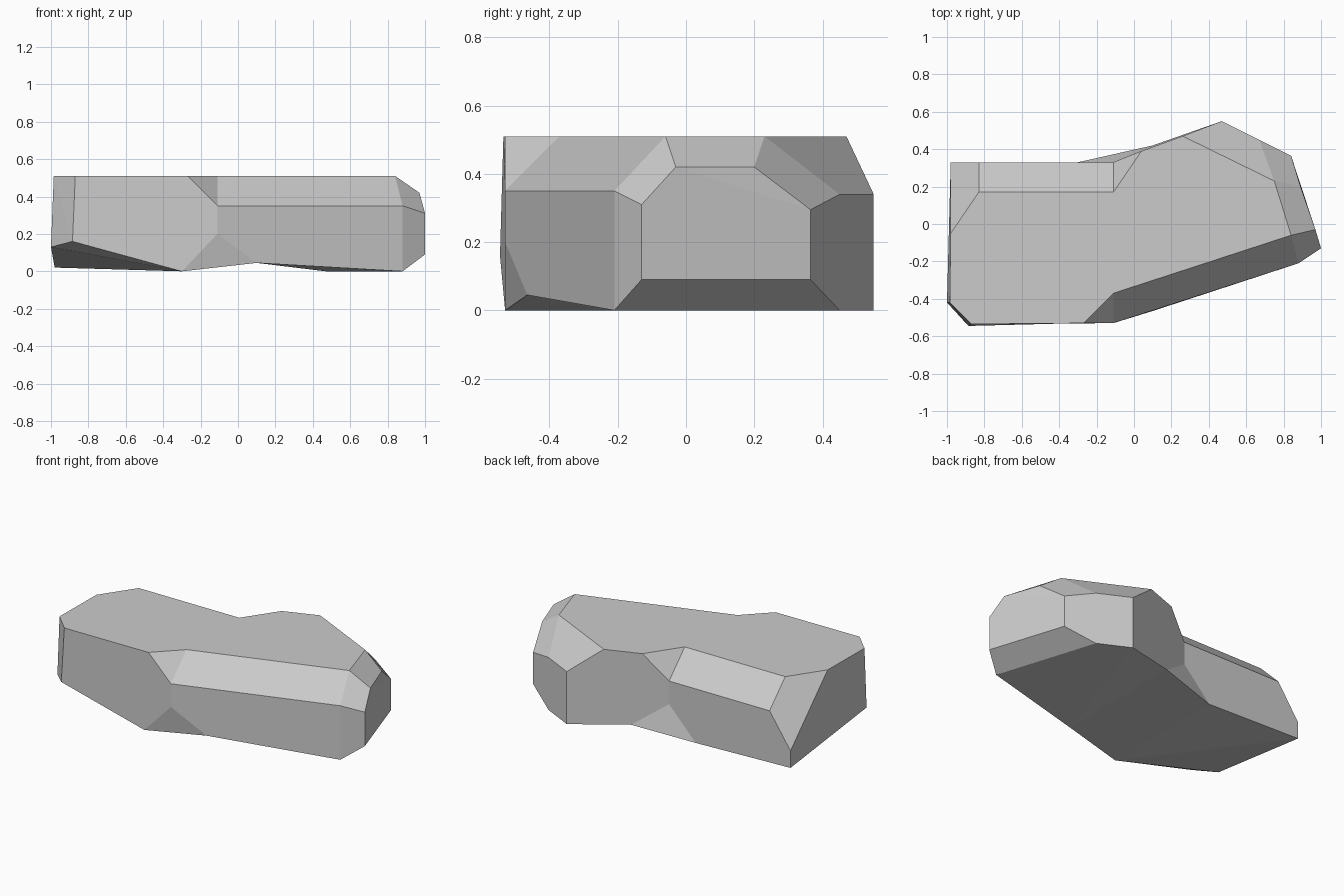
import bpy
import bmesh

# Remove the default cube only
cube = bpy.data.objects.get("Cube")
if cube:
    bpy.data.objects.remove(cube, do_unlink=True)


def make_material(name, colour):
    material = bpy.data.materials.new(name)
    material.use_nodes = True
    material.diffuse_color = colour
    shader = material.node_tree.nodes["Principled BSDF"]
    shader.inputs["Base Color"].default_value = colour
    return material


def add_hull(bm, columns):
    """Wrap a convex block around corner columns, each (x, y, z, z...)."""
    block = bmesh.new()
    for x, y, *heights in columns:
        for z in heights:
            block.verts.new((x, y, z))
    bmesh.ops.convex_hull(block, input=block.verts[:])
    bmesh.ops.dissolve_limit(block, angle_limit=0.05,
                             verts=block.verts[:], edges=block.edges[:])
    block.normal_update()
    copies = {v: bm.verts.new(v.co) for v in block.verts if v.link_faces}
    for face in block.faces:
        bm.faces.new([copies[v] for v in face.verts])
    block.free()


def remove_inner_walls(bm):
    """Delete the coinciding walls where two blocks touch."""
    groups = {}
    for face in bm.faces:
        corners = frozenset(tuple(round(c, 3) for c in v.co) for v in face.verts)
        groups.setdefault(corners, []).append(face)
    doubled = [f for group in groups.values() if len(group) > 1 for f in group]
    bmesh.ops.delete(bm, geom=doubled, context='FACES')
    bmesh.ops.remove_doubles(bm, verts=bm.verts[:], dist=0.001)


TOP = 0.51

# Waist: corners shared by the blocks on either side
waist_low = [(-0.11, 0.33, 0.2), (-0.11, -0.53, 0.2)]
waist = waist_low + [(-0.11, 0.33, 0.35), (-0.11, -0.53, 0.35),
                     (-0.11, 0.17, TOP), (-0.11, -0.37, TOP)]
foot_right = [(-0.3, 0.33, 0), (-0.3, -0.53, 0)]
foot_left = [(0.1, 0.42, 0.045), (0.1, -0.465, 0.045)]

# Straight block on the model's right
right_block = waist + foot_right + [
    (-0.83, 0.17, TOP), (-0.83, 0.33, 0.35),
    (-0.98, 0.33, 0.13, 0.02), (-0.98, -0.05, TOP),
    (-0.985, -0.42, TOP), (-1, -0.42, 0.13),
    (-0.87, -0.535, TOP), (-0.885, -0.545, 0.16),
    (-0.27, -0.53, TOP),
]

# Slanted block on the model's left
left_block = waist + foot_left + [
    (0.04, 0.39, TOP), (0.26, 0.47, TOP),
    (0.47, 0.55, 0.34, 0), (0.67, 0.45, 0.34, 0),
    (0.75, 0.23, TOP), (0.84, -0.06, TOP),
    (0.89, 0.2, 0.42), (0.97, -0.03, 0.42),
    (0.84, 0.365, 0.295, 0.09), (1, -0.13, 0.31, 0.09),
    (0.88, -0.21, 0.35, 0),
]

# Wedge that fills the notch below the waist
base_wedge = waist_low + foot_right + foot_left

bm = bmesh.new()
for block in (right_block, left_block, base_wedge):
    add_hull(bm, block)
remove_inner_walls(bm)

# Join the flat top into one face
bmesh.ops.dissolve_limit(bm, angle_limit=0.01,
                         verts=bm.verts[:], edges=bm.edges[:])
bmesh.ops.recalc_face_normals(bm, faces=bm.faces[:])

mesh = bpy.data.meshes.new("rock")
bm.to_mesh(mesh)
bm.free()
mesh.materials.append(make_material("stone grey", (0.6, 0.6, 0.6, 1)))
rock = bpy.data.objects.new("rock", mesh)
bpy.context.collection.objects.link(rock)
